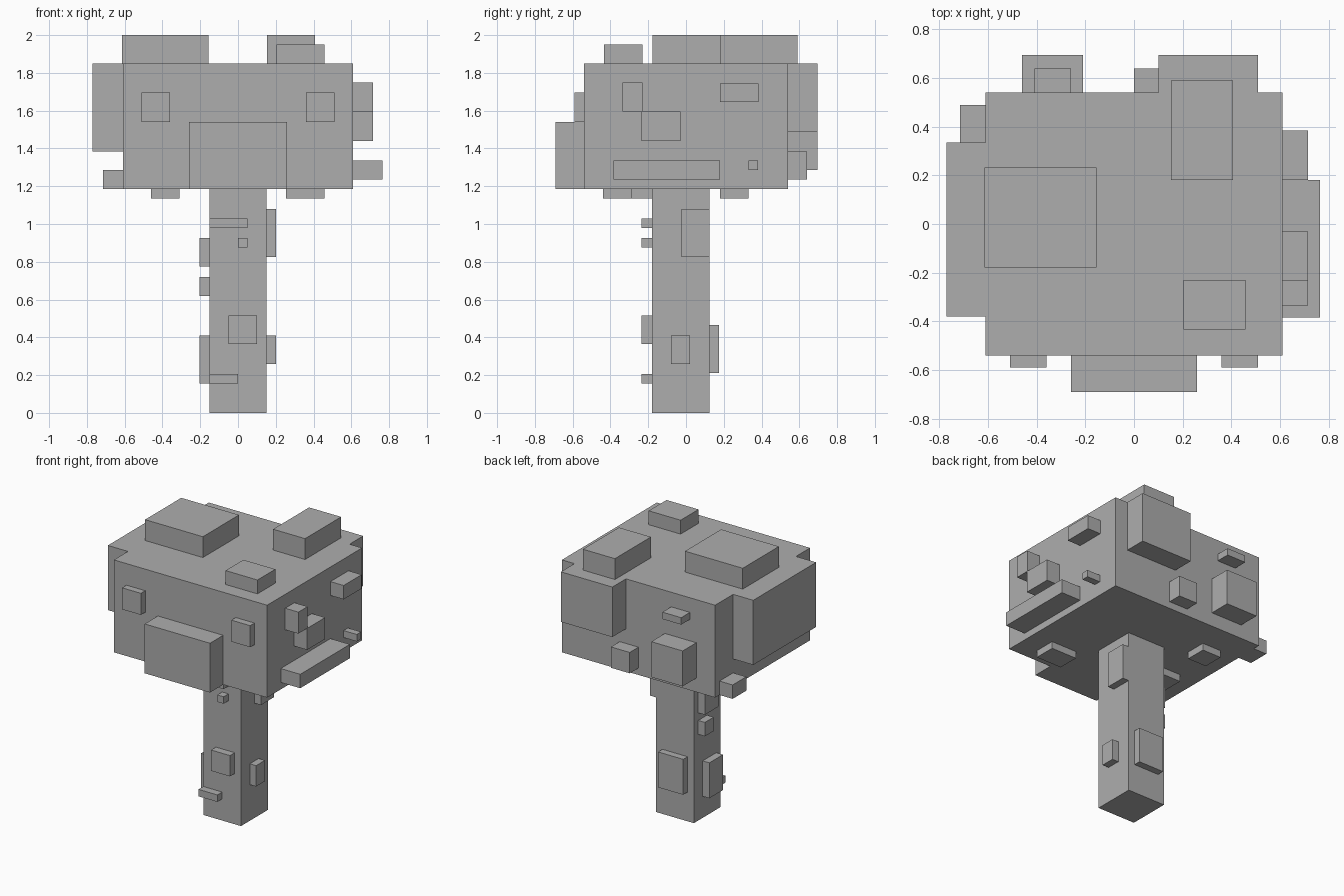
import bpy
import bmesh
from mathutils import Vector

cube = bpy.data.objects.get("Cube")
if cube:
    bpy.data.objects.remove(cube, do_unlink=True)

grey = bpy.data.materials.new("plain_grey")
grey.use_nodes = True
shade = (0.42, 0.42, 0.42, 1)
grey.diffuse_color = shade
grey.node_tree.nodes["Principled BSDF"].inputs["Base Color"].default_value = shade


def box(name, low, high):
    """Axis-aligned block between two corners."""
    low, high = Vector(low), Vector(high)
    bm = bmesh.new()
    bmesh.ops.create_cube(bm, size=1)
    for v in bm.verts:
        v.co = (low + high) / 2 + v.co * (high - low)
    mesh = bpy.data.meshes.new(name)
    bm.to_mesh(mesh)
    bm.free()
    mesh.materials.append(grey)
    obj = bpy.data.objects.new(name, mesh)
    bpy.context.collection.objects.link(obj)
    return low, high


def bump(name, body, axis, side, depth, u, v):
    """Block standing out of one side of a body; u and v are its spans on that side."""
    spans = [u, v]
    face = body[1][axis] if side > 0 else body[0][axis]
    spans.insert(axis, sorted((face, face + side * depth)))
    box(name, [s[0] for s in spans], [s[1] for s in spans])


X, Y, Z = range(3)

# Main masses
trunk = box("trunk", (-.15, -.18, 0), (.15, .125, 1.185))
crown = box("crown", (-.61, -.54, 1.185), (.61, .54, 1.85))

# Leaf blocks on the crown front
bump("front_slab", crown, Y, -1, .15, (-.26, .26), (1.185, 1.54))
for name, x in (("front_right_leaf", -.51), ("front_left_leaf", .36)):
    bump(name, crown, Y, -1, .05, (x, x + .15), (1.54, 1.695))

# Leaf blocks on the crown back
bump("back_slab", crown, Y, 1, .155, (.1, .51), (1.49, 1.85))
bump("back_large_leaf", crown, Y, 1, .155, (-.46, -.21), (1.285, 1.54))
bump("back_flat_leaf", crown, Y, 1, .1, (-.41, -.26), (1.695, 1.745))
bump("back_small_leaf", crown, Y, 1, .1, (0, .15), (1.235, 1.385))

# Leaf blocks on the crown left side
bump("left_tall_leaf", crown, X, 1, .105, (-.335, -.23), (1.595, 1.75))
bump("left_middle_leaf", crown, X, 1, .105, (-.235, -.03), (1.44, 1.595))
bump("left_high_leaf", crown, X, 1, .105, (.18, .385), (1.645, 1.745))
bump("left_strip", crown, X, 1, .155, (-.385, .18), (1.235, 1.335))
bump("left_tiny_leaf", crown, X, 1, .105, (.33, .38), (1.285, 1.335))

# Leaf blocks on the crown right side
bump("right_slab", crown, X, -1, .16, (-.38, .335), (1.385, 1.85))
bump("right_low_leaf", crown, X, -1, .105, (.335, .49), (1.185, 1.285))

# Leaf blocks on the crown top
bump("top_wide_leaf", crown, Z, 1, .15, (-.615, -.155), (-.178, .233))
bump("top_back_leaf", crown, Z, 1, .15, (.153, .408), (.18, .59))
bump("top_front_leaf", crown, Z, 1, .1, (.204, .458), (-.433, -.23))

# Leaf blocks under the crown
bump("under_front_left_leaf", crown, Z, -1, .05, (.255, .458), (-.44, -.285))
bump("under_front_right_leaf", crown, Z, -1, .05, (-.46, -.31), (-.285, -.08))
bump("under_back_leaf", crown, Z, -1, .05, (-.46, -.31), (.18, .33))

# Bark blocks on the trunk front
bump("bark_front_top", trunk, Y, -1, .055, (-.15, .05), (.98, 1.03))
bump("bark_front_tiny", trunk, Y, -1, .055, (0, .05), (.875, .925))
bump("bark_front_middle", trunk, Y, -1, .055, (-.05, .1), (.365, .515))
bump("bark_front_low", trunk, Y, -1, .055, (-.15, 0), (.155, .205))

# Bark blocks on the trunk sides and back
bump("bark_left_top", trunk, X, 1, .05, (-.025, .125), (.825, 1.08))
bump("bark_left_low", trunk, X, 1, .05, (-.08, .02), (.26, .41))
bump("bark_right_top", trunk, X, -1, .053, (-.08, .075), (.775, .925))
bump("bark_right_middle", trunk, X, -1, .053, (-.025, .075), (.62, .72))
bump("bark_right_low", trunk, X, -1, .053, (-.13, .025), (.155, .41))
bump("bark_back", trunk, Y, 1, .05, (-.1, .1), (.21, .465))
